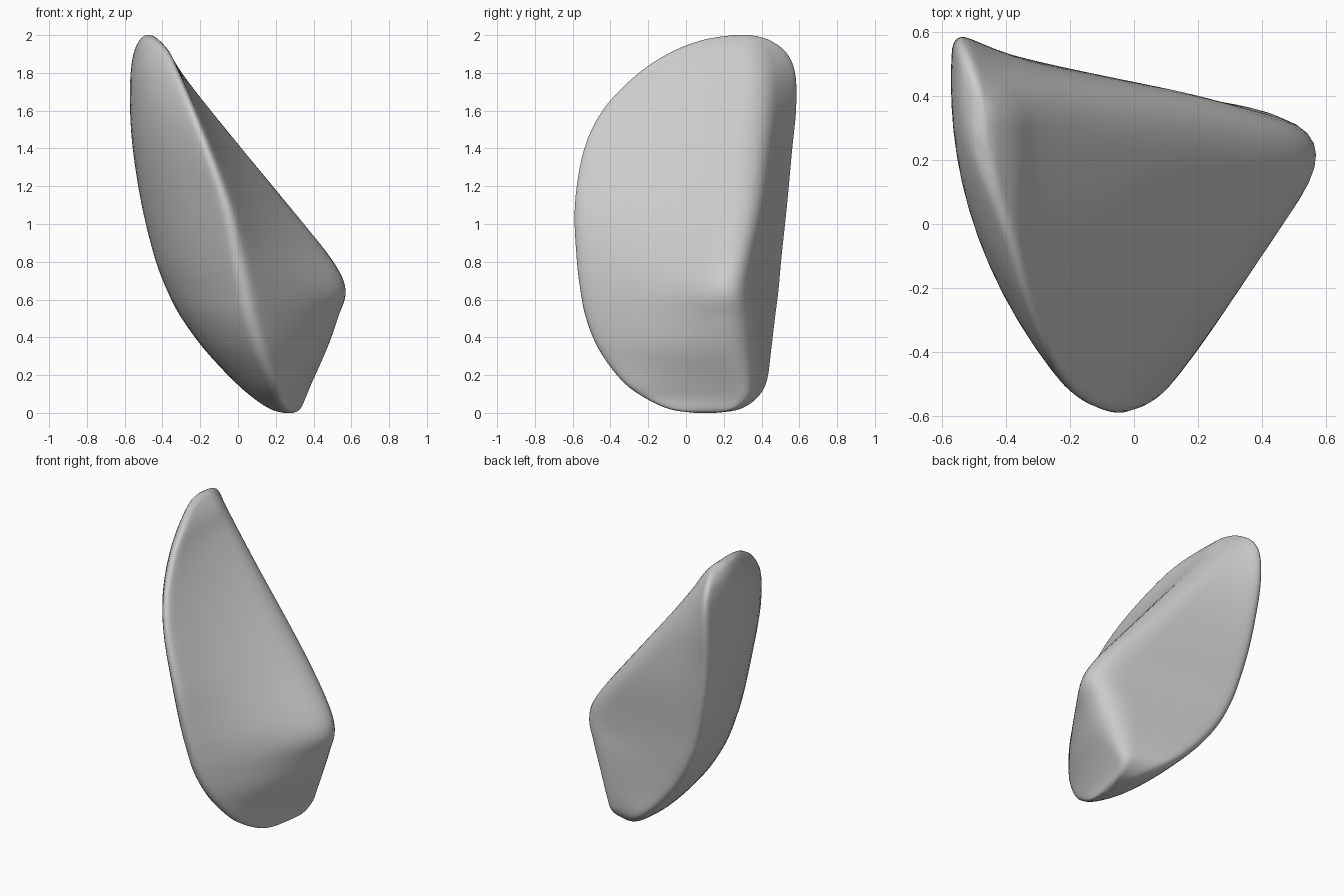
import bpy, bmesh
from mathutils import Vector

if "Cube" in bpy.data.objects:
    bpy.data.objects.remove(bpy.data.objects["Cube"])

# Level table: z, back-left edge (x, y), front edge (x, y), right ridge (x, y),
# ridge radius, bulge of the right-hand face
LEVELS = [
    (0.00, 0.26, 0.15, 0.27, 0.04, 0.29, 0.14, 0.02, 0.0),
    (0.02, 0.21, 0.28, 0.25, -0.09, 0.325, 0.25, 0.03, 0.01),
    (0.08, 0.12, 0.37, 0.215, -0.22, 0.35, 0.32, 0.06, 0.02),
    (0.17, 0.01, 0.42, 0.18, -0.34, 0.382, 0.325, 0.10, 0.035),
    (0.33, -0.15, 0.44, 0.115, -0.46, 0.45, 0.305, 0.18, 0.05),
    (0.50, -0.28, 0.46, 0.065, -0.53, 0.52, 0.28, 0.24, 0.028),
    (0.65, -0.36, 0.48, 0.035, -0.56, 0.57, 0.255, 0.26, 0.002),
    (0.82, -0.425, 0.495, 0.00, -0.58, 0.49, 0.28, 0.24, 0.0),
    (1.10, -0.495, 0.525, -0.06, -0.59, 0.255, 0.34, 0.22, 0.0),
    (1.40, -0.54, 0.555, -0.165, -0.54, 0.0, 0.375, 0.18, 0.0),
    (1.62, -0.552, 0.58, -0.25, -0.43, -0.18, 0.39, 0.14, 0.0),
    (1.80, -0.547, 0.577, -0.325, -0.25, -0.315, 0.39, 0.10, 0.0),
    (1.91, -0.53, 0.53, -0.375, -0.08, -0.38, 0.365, 0.08, 0.0),
    (1.975, -0.50, 0.44, -0.43, 0.09, -0.432, 0.35, 0.05, 0.0),
    (2.00, -0.475, 0.34, -0.465, 0.24, -0.46, 0.32, 0.02, 0.0),
]
SUB, EDGE, CORNER = 6, 12, 8


def spline(rows, sub):
    """Smoothly interpolate the rows of the level table."""
    out = []
    for i in range(len(rows) - 1):
        p0, p1 = rows[max(i - 1, 0)], rows[i]
        p2, p3 = rows[i + 1], rows[min(i + 2, len(rows) - 1)]
        for s in range(sub):
            t = s / sub
            out.append([0.5 * (2 * b + (c - a) * t + (2 * a - 5 * b + 4 * c - d) * t * t
                               + (3 * b - a - 3 * c + d) * t ** 3)
                        for a, b, c, d in zip(p0, p1, p2, p3)])
    out.append(list(rows[-1]))
    return out


def bezier(a, b, c, steps):
    return [a * (1 - t) ** 2 + b * 2 * t * (1 - t) + c * t * t
            for t in (k / steps for k in range(steps))]


def midpoints(pts, bulges):
    """Control point of each bulged side."""
    out = []
    for i, p in enumerate(pts):
        d = pts[(i + 1) % 3] - p
        n = Vector((d.y, -d.x))
        if n.dot(p - pts[i - 1]) < 0:
            n = -n
        out.append(p + d / 2 + n * 2 * bulges[i])
    return out


def section(row):
    """Rounded triangular cross-section at one height."""
    pts = [Vector(row[1:3]), Vector(row[3:5]), Vector(row[5:7])]
    radii, bulges = (0.075, 0.10, row[7]), (0.09, row[8], 0.0)

    def legs(ps):
        mids = midpoints(ps, bulges)
        res = []
        for i, p in enumerate(ps):
            a, b = mids[i - 1] - p, mids[i] - p
            res.append((a.normalized() * min(radii[i], 0.8 * a.length),
                        b.normalized() * min(radii[i], 0.8 * b.length)))
        return mids, res

    # Push the corners out so the rounded outline passes through the table points
    pts = [p - 0.25 * (a + b) for p, (a, b) in zip(pts, legs(pts)[1])]
    mids, leg = legs(pts)
    ring = []
    for i, p in enumerate(pts):
        j = (i + 1) % 3
        ring += bezier(p + leg[i][0], p, p + leg[i][1], CORNER)
        ring += bezier(p + leg[i][1], mids[i], pts[j] + leg[j][0], EDGE)
    return [(p.x, p.y, row[0]) for p in ring]


# Stone flake: loft the sections and close both ends
bm = bmesh.new()
rings = [[bm.verts.new(c) for c in section(r)] for r in spline(LEVELS, SUB)]
n = len(rings[0])
for lo, hi in zip(rings, rings[1:]):
    for j in range(n):
        k = (j + 1) % n
        bm.faces.new((lo[j], lo[k], hi[k], hi[j]))
bm.faces.new(rings[0])
bm.faces.new(rings[-1])
bmesh.ops.recalc_face_normals(bm, faces=bm.faces)
# Soften the surface slightly
for _ in range(3):
    bmesh.ops.smooth_vert(bm, verts=[v for r in rings[2:-2] for v in r], factor=0.4,
                          use_axis_x=True, use_axis_y=True, use_axis_z=False)
for f in bm.faces:
    f.smooth = True
mesh = bpy.data.meshes.new("stone_flake")
bm.to_mesh(mesh)
bm.free()
bpy.context.collection.objects.link(bpy.data.objects.new("stone_flake", mesh))
